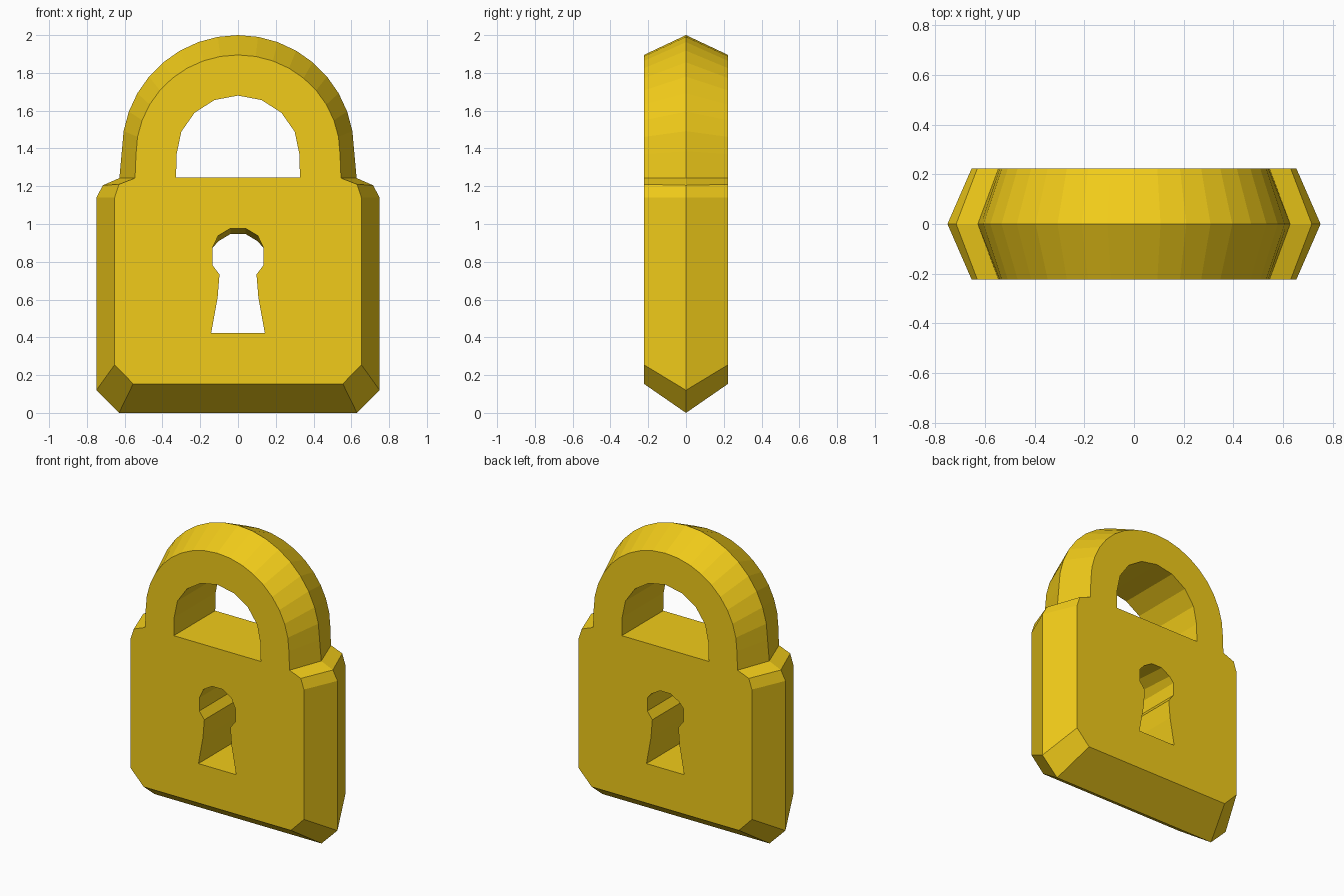
import bpy, bmesh
from math import sin, cos, pi

if "Cube" in bpy.data.objects:
    bpy.data.objects.remove(bpy.data.objects["Cube"])

D = 0.223  # half thickness


def arch(cz, rx, rz, n):
    """Half-ellipse from right to left."""
    return [(rx * cos(pi * i / n), cz + rz * sin(pi * i / n)) for i in range(n + 1)]


def outline(side, cz, rx, rz):
    """Padlock silhouette: right side, shackle arch, mirrored left side."""
    return side + arch(cz, rx, rz, 18) + [(-x, z) for x, z in reversed(side)]


# Wide ridge in the middle, narrower outline on the flat faces
ridge = outline([(.63, 0), (.75, .12), (.75, 1.14), (.715, 1.205), (.628, 1.243)],
                1.385, .615, .615)
face = outline([(.555, .154), (.653, .255), (.653, 1.14), (.63, 1.21), (.545, 1.243)],
               1.37, .54, .525)

# Shackle opening
opening = [(.328, 1.245)] + arch(1.37, .325, .31, 8) + [(-.328, 1.245)]

# Keyhole, with the top sloping down towards the back
key_half = [(.142, .423), (.108, .61), (.098, .733), (.136, .783),
            (.136, .872), (.105, .938), (.04, .977)]
key_front = key_half + [(-x, z) for x, z in reversed(key_half)]
key_back = [(x, z - .03 if z > .9 else z) for x, z in key_front]

bm = bmesh.new()


def ring(points, y):
    return [bm.verts.new((x, y, z)) for x, z in points]


def bridge(a, b):
    n = len(a)
    for i in range(n):
        j = (i + 1) % n
        bm.faces.new((a[i], a[j], b[j], b[i]))


# Bevelled rim
front, middle, back = ring(face, -D), ring(ridge, 0), ring(face, D)
bridge(front, middle)
bridge(middle, back)

# Walls of both holes
open_f, open_b = ring(opening, -D), ring(opening, D)
key_f, key_b = ring(key_front, -D), ring(key_back, D)
bridge(open_f, open_b)
bridge(key_f, key_b)

# Flat front and back faces around the holes
for loops, ny in (((front, open_f, key_f), -1), ((back, open_b, key_b), 1)):
    edges = [bm.edges.get((l[i], l[i - 1])) for l in loops for i in range(len(l))]
    bmesh.ops.triangle_fill(bm, edges=edges, use_beauty=True, normal=(0, ny, 0))

bmesh.ops.recalc_face_normals(bm, faces=bm.faces[:])
mesh = bpy.data.meshes.new("padlock")
bm.to_mesh(mesh)
bm.free()

padlock = bpy.data.objects.new("padlock", mesh)
bpy.context.collection.objects.link(padlock)

gold = bpy.data.materials.new("yellow_metal")
gold.diffuse_color = (.88, .6, .01, 1)
gold.use_nodes = True
gold.node_tree.nodes["Principled BSDF"].inputs["Base Color"].default_value = gold.diffuse_color
mesh.materials.append(gold)
